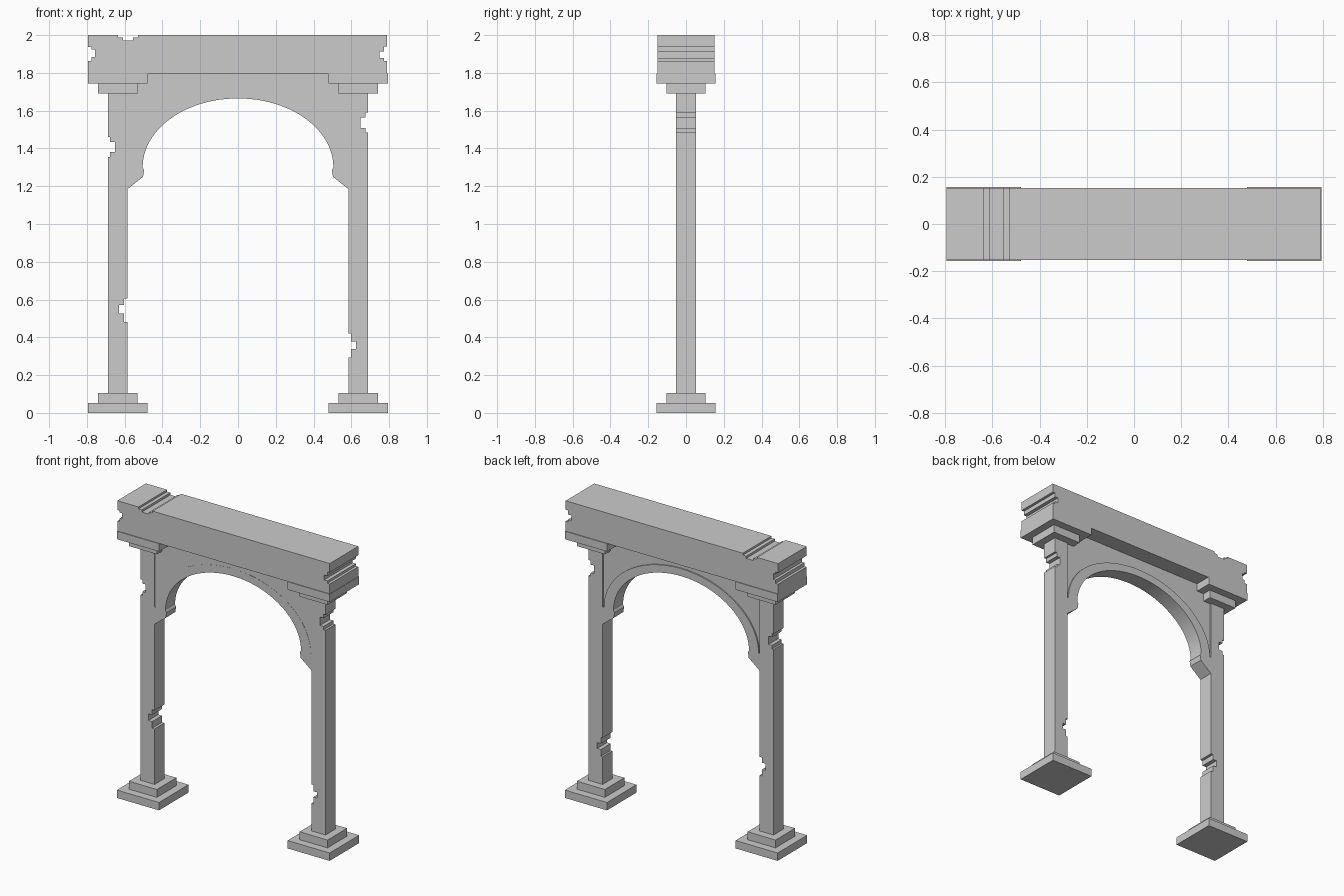
import bpy, bmesh, math

if "Cube" in bpy.data.objects:
    bpy.data.objects.remove(bpy.data.objects["Cube"])


def prism(name, pts, y0, y1, smooth=False):
    """Extrude an (x, z) outline from y0 to y1."""
    bm = bmesh.new()
    face = bm.faces.new([bm.verts.new((x, y0, z)) for x, z in pts])
    ext = bmesh.ops.extrude_face_region(bm, geom=[face])
    verts = [g for g in ext["geom"] if isinstance(g, bmesh.types.BMVert)]
    bmesh.ops.translate(bm, verts=verts, vec=(0, y1 - y0, 0))
    bmesh.ops.recalc_face_normals(bm, faces=bm.faces[:])
    mesh = bpy.data.meshes.new(name)
    bm.to_mesh(mesh)
    bm.free()
    ob = bpy.data.objects.new(name, mesh)
    bpy.context.collection.objects.link(ob)
    if smooth:
        bpy.ops.object.select_all(action='DESELECT')
        ob.select_set(True)
        bpy.context.view_layer.objects.active = ob
        bpy.ops.object.shade_smooth_by_angle(angle=math.radians(30))
    return ob


def box(name, x0, x1, hy, z0, z1):
    return prism(name, [(x0, z0), (x1, z0), (x1, z1), (x0, z1)], -hy, hy)


def chip(edge, shallow, deep, a, b, c, d):
    """Stepped chip in a vertical edge, listed upwards from height a to d."""
    return [(edge, a), (shallow, a), (shallow, b), (deep, b),
            (deep, c), (shallow, c), (shallow, d), (edge, d)]


def arc(rx, rz, cz, n=48):
    return [(-rx * math.cos(math.pi * i / n), cz + rz * math.sin(math.pi * i / n))
            for i in range(n + 1)]


COL = 0.052                  # half depth of the columns
XI, XO = 0.585, 0.689        # inner and outer column edges
SPRING = 1.30

# Columns with worn chips on both edges
left_out = chip(-XO, -0.677, -0.652, 1.355, 1.38, 1.435, 1.46)
left_in = chip(-XI, -0.603, -0.630, 0.48, 0.525, 0.57, 0.605)
right_out = chip(XO, 0.674, 0.648, 1.485, 1.507, 1.563, 1.59)
right_in = chip(XI, 0.598, 0.625, 0.292, 0.338, 0.377, 0.42)
for name, sx, outer, inner in (("left_column", -1, left_out, left_in),
                               ("right_column", 1, right_out, right_in)):
    pts = ([(sx * XO, 0.1)] + outer + [(sx * XO, 1.70), (sx * XI, 1.70)]
           + inner[::-1] + [(sx * XI, 0.1)])
    prism(name, pts, -COL, COL)

# Stepped bases, capitals and arch corbels on each side
for side, sx in (("left", -1), ("right", 1)):
    wide = sorted((sx * 0.793, sx * 0.479))
    narrow = sorted((sx * 0.740, sx * 0.532))
    box(side + "_base_slab", *wide, 0.157, 0, 0.053)
    box(side + "_base_step", *narrow, 0.104, 0.053, 0.106)
    box(side + "_capital_step", *narrow, 0.104, 1.69, 1.743)
    box(side + "_capital_slab", *wide, 0.157, 1.743, 1.796)
    prism(side + "_corbel", [(sx * x, z) for x, z in (
        (0.59, 1.18), (0.503, 1.25), (0.497, 1.285), (0.505, SPRING), (0.59, SPRING))],
        -0.051, 0.051)

# Spandrel wall above the arch, slightly recessed at the back
prism("spandrel_wall",
      arc(0.507, 0.367, SPRING) + [(0.60, SPRING), (0.60, 1.80), (-0.60, 1.80), (-0.60, SPRING)],
      -0.050, 0.043, smooth=True)

# Arch band
prism("arch_band", arc(0.505, 0.365, SPRING) + arc(0.577, 0.415, SPRING)[::-1],
      -0.051, 0.051, smooth=True)

# Lintel with chipped ends and a chipped top edge
top_chip = [(z, x) for x, z in chip(2.0, 1.987, 1.972, 0.53, 0.555, 0.61, 0.635)]
lintel = ([(0.79, 1.795)]
          + chip(0.79, 0.772, 0.748, 1.862, 1.878, 1.912, 1.94)
          + [(0.79, 2.0)]
          + [(-x, z) for x, z in top_chip]
          + [(-0.793, 2.0)]
          + chip(-0.793, -0.775, -0.757, 1.862, 1.885, 1.925, 1.938)[::-1]
          + [(-0.793, 1.795)])
prism("lintel", lintel, -0.152, 0.152)
